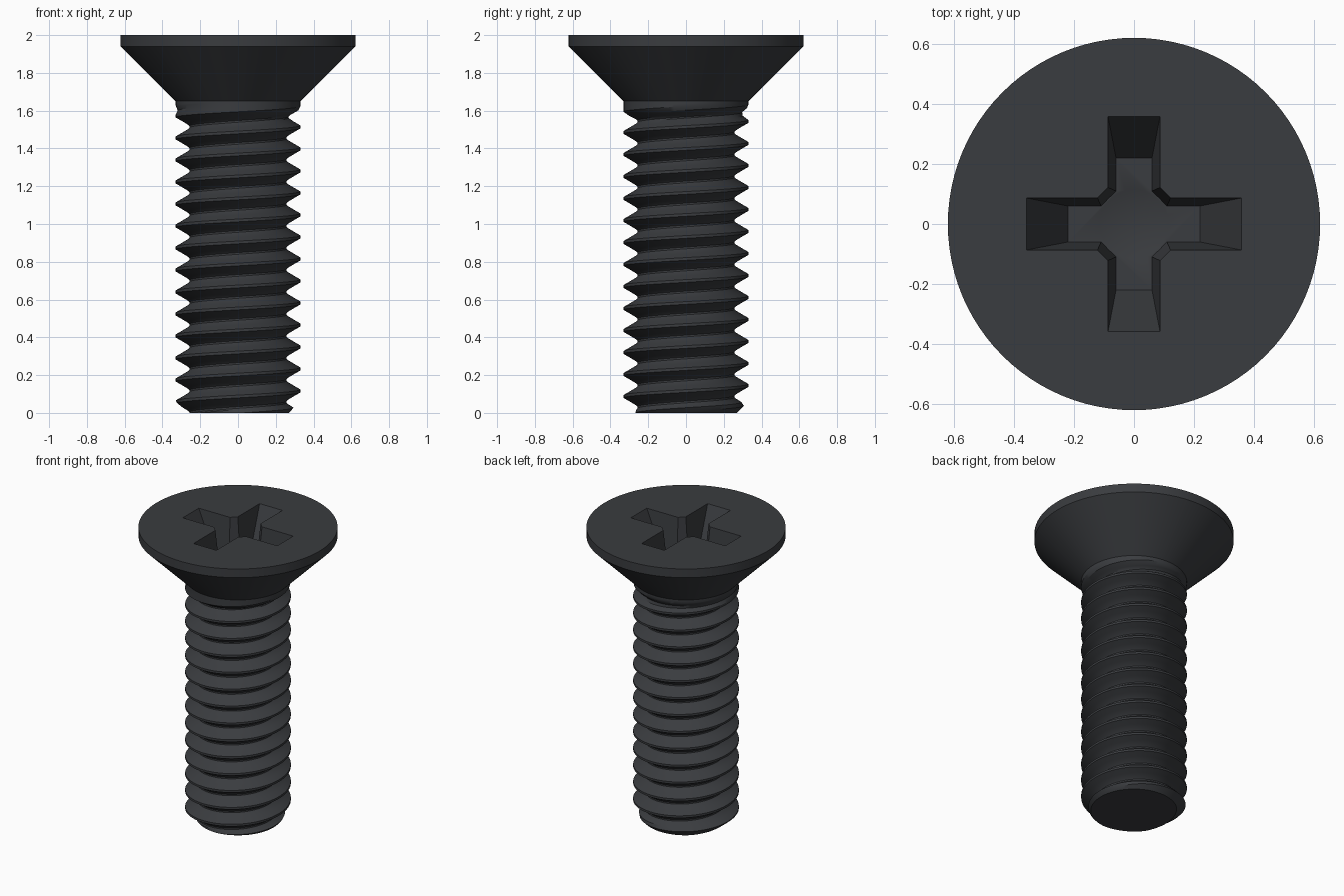
import bpy, bmesh
from math import cos, sin, tau, hypot

if "Cube" in bpy.data.objects:
    bpy.data.objects.remove(bpy.data.objects["Cube"])

SEG, PITCH, MAJOR, NECK = 96, 0.1165, 0.33, 1.65
# one thread turn: (fraction of pitch, radius), crest centred on 0
PROFILE = [(-.0625, .33), (.0625, .33), (.24, .294), (.40, .263),
           (.46, .257), (.54, .257), (.60, .263), (.76, .294)]


def thread_radius(r, z):
    # groove fades out under the head, tip is chamfered
    t = min(max((z - 1.55) / (NECK - 0.02 - 1.55), 0), 1)
    t = t * t * (3 - 2 * t)
    r += (MAJOR - r) * t
    return min(r, max(0.27 + z, 0.2))


def make_object(name, bm):
    bmesh.ops.recalc_face_normals(bm, faces=bm.faces)
    mesh = bpy.data.meshes.new(name)
    bm.to_mesh(mesh)
    bm.free()
    ob = bpy.data.objects.new(name, mesh)
    bpy.context.collection.objects.link(ob)
    return ob


def rim(bm, z):
    return [e for e in bm.edges if e.is_boundary
            and all(abs(v.co.z - z) < 1e-4 for v in e.verts)]


def set_ring(verts, r, z):
    for v in verts:
        s = r / hypot(v.co.x, v.co.y)
        v.co = (v.co.x * s, v.co.y * s, z)


# threaded shank: a helical grid whose seam joins one turn higher
bm = bmesh.new()
rows = []
for k in range(-3, 15):
    for f, r in PROFILE:
        row = []
        for i in range(SEG):
            z = 0.116 + PITCH * (k + f + i / SEG)
            a, rr = tau * i / SEG, thread_radius(r, z)
            row.append(bm.verts.new((rr * cos(a), rr * sin(a), z)))
        rows.append(row)
N = len(PROFILE)
for n in range(len(rows) - N - 1):
    for i in range(SEG):
        lo, hi = rows[n], rows[n + 1]
        if i < SEG - 1:
            bm.faces.new((lo[i], lo[i + 1], hi[i + 1], hi[i]))
        else:
            bm.faces.new((lo[i], rows[n + N][0], rows[n + N + 1][0], hi[i]))
bmesh.ops.delete(bm, geom=[v for v in bm.verts if not v.link_faces], context='VERTS')

# trim both ends and close the tip
for z, up in ((0, -1), (NECK, 1)):
    bmesh.ops.bisect_plane(bm, geom=bm.verts[:] + bm.edges[:] + bm.faces[:],
                           plane_co=(0, 0, z), plane_no=(0, 0, up), clear_outer=True)
bmesh.ops.contextual_create(bm, geom=rim(bm, 0))

# countersunk head grown from the neck ring
edges = rim(bm, NECK)
set_ring({v for e in edges for v in e.verts}, MAJOR, NECK)
for r, z in ((0.622, 1.94), (0.622, 2.0)):
    out = bmesh.ops.extrude_edge_only(bm, edges=edges)['geom']
    set_ring([g for g in out if isinstance(g, bmesh.types.BMVert)], r, z)
    edges = [g for g in out if isinstance(g, bmesh.types.BMEdge) and g.is_boundary]
bmesh.ops.contextual_create(bm, geom=edges)
screw = make_object("countersunk_screw", bm)


# tapered cross recess
def cross_ring(bm, w, l, c, z):
    pts = [(l, -w), (l, w), (c, w), (w, c)]
    ring = []
    for q in range(4):
        for x, y in pts:
            for _ in range(q):
                x, y = -y, x
            ring.append(bm.verts.new((x, y, z)))
    return ring


bm = bmesh.new()
top_w, low_w, depth, lift = 0.087, 0.06, 0.28, 0.1


def at(top, low):
    return top + (top - low) * lift / depth


high = cross_ring(bm, at(.087, .06), at(.36, .22), at(.122, .11), 2 + lift)
low = cross_ring(bm, .06, .22, .11, 2 - depth)
for i in range(16):
    j = (i + 1) % 16
    bm.faces.new((high[i], high[j], low[j], low[i]))
bm.faces.new(high)
bm.faces.new(low)
cross_cutter = make_object("cross_cutter", bm)

# conical bottom of the recess
bm = bmesh.new()
bmesh.ops.create_cone(bm, cap_ends=True, segments=48, radius1=0, radius2=0.125, depth=0.065)
bmesh.ops.remove_doubles(bm, verts=bm.verts, dist=1e-5)
bmesh.ops.translate(bm, verts=bm.verts, vec=(0, 0, 1.6925))
cone_cutter = make_object("cone_cutter", bm)

bpy.context.view_layer.objects.active = screw
screw.select_set(True)
for cutter in (cross_cutter, cone_cutter):
    cutter.hide_render = True
    mod = screw.modifiers.new("recess", 'BOOLEAN')
    mod.operation, mod.solver, mod.object = 'DIFFERENCE', 'EXACT', cutter
    bpy.ops.object.modifier_apply(modifier=mod.name)
    bpy.data.objects.remove(cutter)

bpy.ops.object.shade_smooth_by_angle(angle=0.52)
mat = bpy.data.materials.new("dark_steel")
mat.diffuse_color = (0.042, 0.045, 0.05, 1)
mat.use_nodes = True
mat.node_tree.nodes["Principled BSDF"].inputs["Base Color"].default_value = mat.diffuse_color
screw.data.materials.clear()
screw.data.materials.append(mat)
